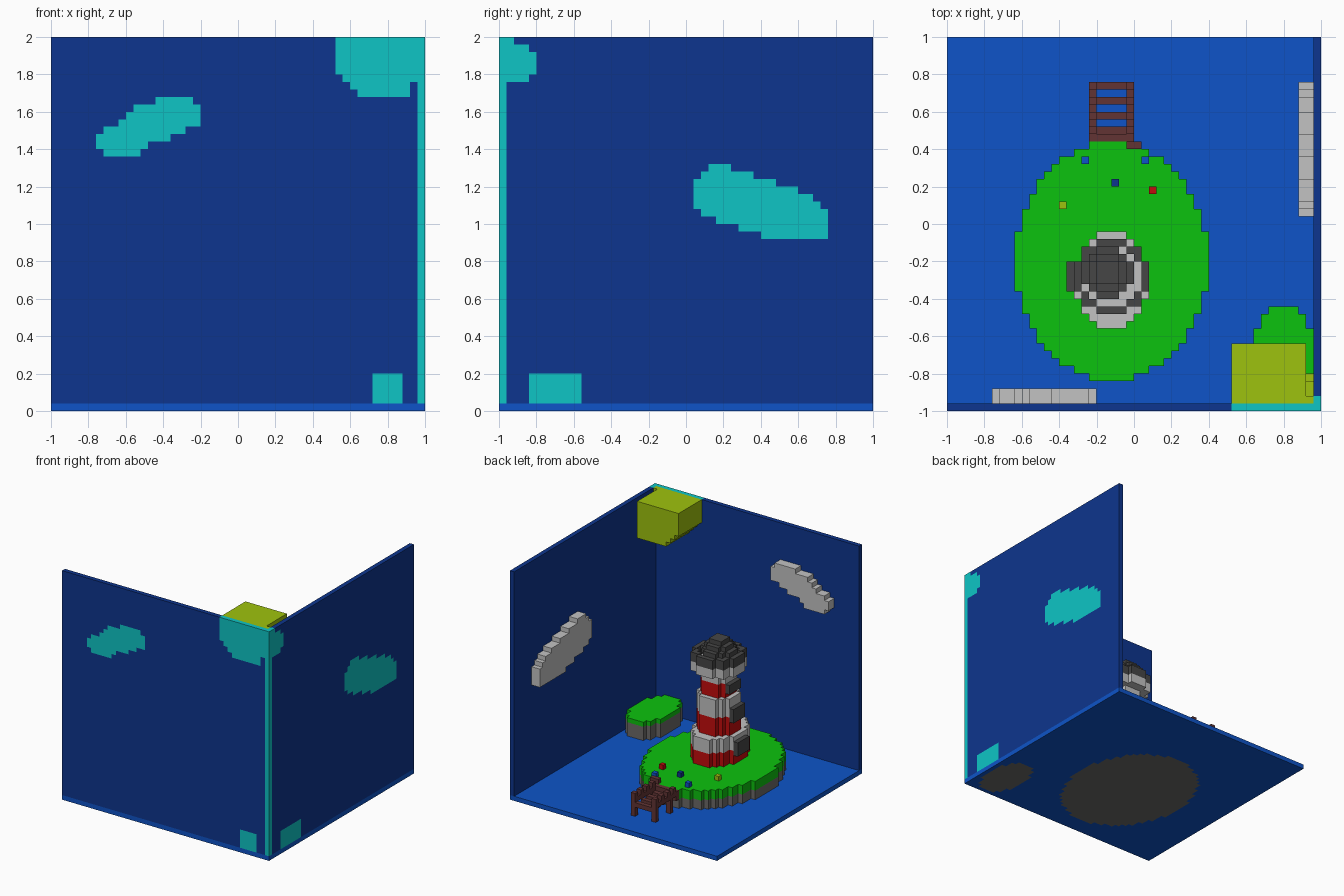
import bpy, bmesh, math

if "Cube" in bpy.data.objects:
    bpy.data.objects.remove(bpy.data.objects["Cube"], do_unlink=True)

U = 0.04   # edge of one block; the scene is 50 blocks wide
N = 50


def material(name, rgb):
    lin = [((c / 255 + 0.055) / 1.055) ** 2.4 if c > 10 else c / 255 / 12.92 for c in rgb]
    m = bpy.data.materials.new(name)
    m.diffuse_color = (*lin, 1)
    m.use_nodes = True
    b = m.node_tree.nodes["Principled BSDF"]
    b.inputs["Base Color"].default_value = (*lin, 1)
    b.inputs["Roughness"].default_value = 0.9
    return m


NAVY = material("navy", (13, 53, 142))
SEA = material("sea blue", (14, 84, 200))
CYAN = material("cyan", (14, 197, 197))
ROCK = material("rock grey", (108, 106, 104))
GRASS = material("grass green", (12, 194, 14))
YELLOW = material("yellow", (158, 194, 14))
PALE = material("pale grey", (194, 194, 194))
DARK = material("dark grey", (70, 70, 70))
RED = material("red", (196, 12, 12))
BROWN = material("brown", (98, 52, 52))


def slab(name, cells, axis, lo, hi, mat, clean=True):
    """Extrude a set of block cells along an axis, from block lo to block hi."""
    def point(u, v, w):
        x, y, z = {"z": (u, v, w), "y": (u, w, v), "x": (w, u, v)}[axis]
        return (x * U - 1, y * U - 1, z * U)
    bm = bmesh.new()
    verts = {}

    def vert(u, v):
        if (u, v) not in verts:
            verts[u, v] = bm.verts.new(point(u, v, lo))
        return verts[u, v]
    for u, v in sorted(cells):
        bm.faces.new([vert(u, v), vert(u + 1, v), vert(u + 1, v + 1), vert(u, v + 1)])
    ext = bmesh.ops.extrude_face_region(bm, geom=bm.faces[:], use_keep_orig=True)
    top = [e for e in ext["geom"] if isinstance(e, bmesh.types.BMVert)]
    a, b = point(0, 0, lo), point(0, 0, hi)
    bmesh.ops.translate(bm, verts=top, vec=[q - p for p, q in zip(a, b)])
    if clean:
        bmesh.ops.dissolve_limit(bm, angle_limit=math.radians(1),
                                 verts=bm.verts[:], edges=bm.edges[:])
    bmesh.ops.recalc_face_normals(bm, faces=bm.faces[:])
    me = bpy.data.meshes.new(name)
    bm.to_mesh(me)
    bm.free()
    me.materials.append(mat)
    ob = bpy.data.objects.new(name, me)
    bpy.context.collection.objects.link(ob)
    return ob


def rect(u0, u1, v0, v1):
    return {(u, v) for u in range(u0, u1) for v in range(v0, v1)}


def columns(start, spans):
    """Cells from a (bottom, top) span for each successive column."""
    return {(start + n, v) for n, (a, b) in enumerate(spans) for v in range(a, b)}


def ellipse(cx, cy, rx, ry):
    def inside(i, j):
        dx, dy = (i + 0.5) * U - 1 - cx, (j + 0.5) * U - 1 - cy
        return (dx / rx) ** 2 + (dy / ry) ** 2 <= 1.0001
    return {c for c in rect(0, N, 0, N) if inside(*c)}


def block(name, x0, x1, y0, y1, z0, z1, mat):
    return slab(name, rect(x0, x1, y0, y1), "z", z0, z1, mat)


# Outlines of the islands, clouds and sun
island = ellipse(-0.12, -0.20, 0.52, 0.64)
islet = ellipse(0.80, -0.70, 0.16, 0.26)
front_cloud = columns(6, [(35, 37), (34, 38), (34, 38), (34, 39), (34, 40), (34, 41), (35, 41),
                          (36, 41), (36, 42), (36, 42), (37, 42), (37, 42), (38, 42), (38, 41)])
side_cloud = columns(26, [(27, 31), (26, 32), (26, 33), (25, 33), (25, 33), (25, 32), (24, 32),
                          (24, 32), (24, 31), (23, 31), (23, 31), (23, 30), (23, 30), (23, 30),
                          (23, 29), (23, 29), (23, 28), (23, 27)])
sun = columns(38, [(45, 50), (44, 50), (43, 50)]) | rect(41, 48, 42, 50)
sun_side = columns(1, [(44, 50), (44, 49), (44, 49), (45, 48)])

# Sea floor and the two walls with their cyan inlays
slab("sea_floor", rect(0, N, 0, N) - island - islet, "z", 0, 1, SEA, clean=False)
front_patches = {"cloud": front_cloud, "sun": sun | rect(48, 49, 44, 50), "islet": rect(43, 47, 1, 5)}
side_patches = {"cloud": side_cloud, "sun": sun_side, "islet": rect(4, 11, 1, 5)}
for side, axis, lo, cells, patches in (
        ("front", "y", 0, rect(0, 49, 1, N), front_patches),
        ("side", "x", 49, rect(1, N, 1, N), side_patches)):
    for name, patch in patches.items():
        slab(f"{side}_wall_{name}_inlay", patch, axis, lo, lo + 1, CYAN)
        cells = cells - patch
    slab(f"{side}_wall", cells, axis, lo, lo + 1, NAVY, clean=False)
block("wall_corner", 49, 50, 0, 1, 1, N, CYAN)

# Clouds and sun on the inner faces of the walls
slab("front_cloud", front_cloud, "y", 1, 3, PALE)
slab("side_cloud", side_cloud, "x", 47, 49, PALE)
slab("sun", sun, "y", 1, 9, YELLOW)
slab("sun_side", sun_side, "x", 48, 49, YELLOW)

# Islands: rock below, grass on top
for name, cells, grass_z in (("island", island, 3), ("islet", islet, 4)):
    slab(name + "_rock", cells, "z", 0, grass_z, ROCK)
    slab(name + "_grass", cells, "z", grass_z, 5, GRASS)

# Lighthouse tower: three banded tiers
tiers = (("lower", ellipse(-0.12, -0.30, 0.20, 0.26), 5, 8, 11),
         ("middle", ellipse(-0.12, -0.28, 0.16, 0.16), 11, 15, 19),
         ("upper", ellipse(-0.12, -0.28, 0.12, 0.12), 19, 22, 24))
for name, cells, z0, z1, z2 in tiers:
    slab(name + "_tower_red", cells, "z", z0, z1, RED)
    slab(name + "_tower_pale", cells, "z", z1, z2, PALE)

# Windows, one per tier
for name, x, y0, y1, z0, z1 in (("lower", 16, 16, 20, 7, 10), ("middle", 17, 16, 20, 14, 17),
                                ("upper", 18, 16, 20, 20, 22)):
    block(name + "_window", x, x + 1, y0, y1, z0, z1, DARK)

# Gallery, railing, lantern and stepped roof
gallery = ellipse(-0.12, -0.28, 0.20, 0.20)
inner = {(i, j) for i, j in gallery
         if {(i + 1, j), (i - 1, j), (i, j + 1), (i, j - 1)} <= gallery}
slab("gallery", gallery, "z", 24, 26, PALE)
slab("gallery_railing", gallery - inner, "z", 26, 28, DARK, clean=False)
slab("lantern", ellipse(-0.14, -0.26, 0.10, 0.10), "z", 26, 28, YELLOW)
for n, r in enumerate((0.14, 0.10, 0.06)):
    slab(f"roof_step_{n + 1}", ellipse(-0.14, -0.26, r, r), "z", 28 + n, 29 + n, DARK)

# Jetty: rails with posts, planks between
for side, x in (("left", 24), ("right", 19)):
    block(f"jetty_{side}_rail", x, x + 1, 36, 44, 4, 5, BROWN)
    for y in (37, 39, 41, 43):
        block(f"jetty_{side}_post_{y}", x, x + 1, y, y + 1, 5, 6, BROWN)
    for y in (38, 43):
        block(f"jetty_{side}_leg_{y}", x, x + 1, y, y + 1, 1, 4, BROWN)
for y in (37, 39, 41, 43):
    block(f"jetty_plank_{y}", 20, 24, y, y + 1, 3, 4, BROWN)
block("jetty_landing", 19, 25, 36, 37, 3, 5, BROWN)
block("jetty_step", 24, 26, 35, 36, 4, 6, BROWN)

# Flowers
for n, (x, y, mat) in enumerate(((18, 33, SEA), (26, 33, SEA), (22, 30, NAVY),
                                 (27, 29, RED), (15, 27, YELLOW))):
    block(f"flower_{n + 1}", x, x + 1, y, y + 1, 5, 6, mat)
